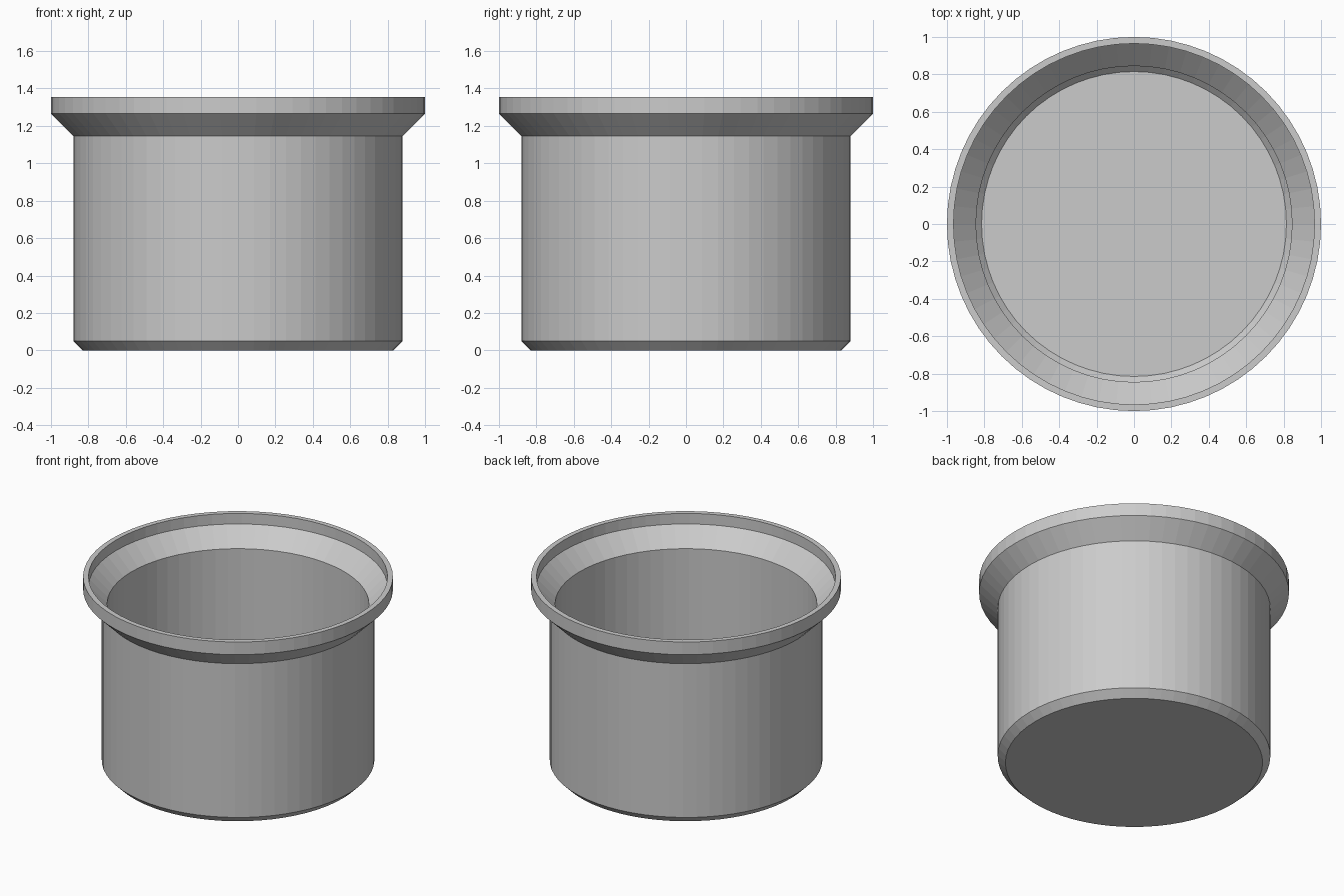
import bpy
import bmesh
from math import cos, sin, tau

cube = bpy.data.objects.get("Cube")
if cube:
    bpy.data.objects.remove(cube, do_unlink=True)

SEGMENTS = 64

# Single grey material
grey = bpy.data.materials.new("grey")
grey.use_nodes = True
colour = (0.6, 0.6, 0.6, 1)
grey.diffuse_color = colour
grey.node_tree.nodes["Principled BSDF"].inputs["Base Color"].default_value = colour


def lathe(name, profile):
    """Spin a (radius, height) profile round z and cap both ends."""
    bm = bmesh.new()
    rings = [[bm.verts.new((r * cos(tau * i / SEGMENTS), r * sin(tau * i / SEGMENTS), z))
              for i in range(SEGMENTS)] for r, z in profile]
    for low, high in zip(rings, rings[1:]):
        for i in range(SEGMENTS):
            j = (i + 1) % SEGMENTS
            bm.faces.new((low[i], low[j], high[j], high[i]))
    bm.faces.new(rings[0][::-1])
    bm.faces.new(rings[-1])
    mesh = bpy.data.meshes.new(name)
    bm.to_mesh(mesh)
    bm.free()
    mesh.materials.append(grey)
    obj = bpy.data.objects.new(name, mesh)
    bpy.context.collection.objects.link(obj)
    return obj


# Outer wall from the base up to the rim, then inner wall down to the floor
outer = [(0.83, 0), (0.88, 0.05), (0.88, 1.145), (1, 1.265), (1, 1.355)]
inner = [(0.965, 1.355), (0.965, 1.28), (0.845, 1.16), (0.845, 0.065), (0.815, 0.035)]
lathe("flanged_cup", outer + inner)
